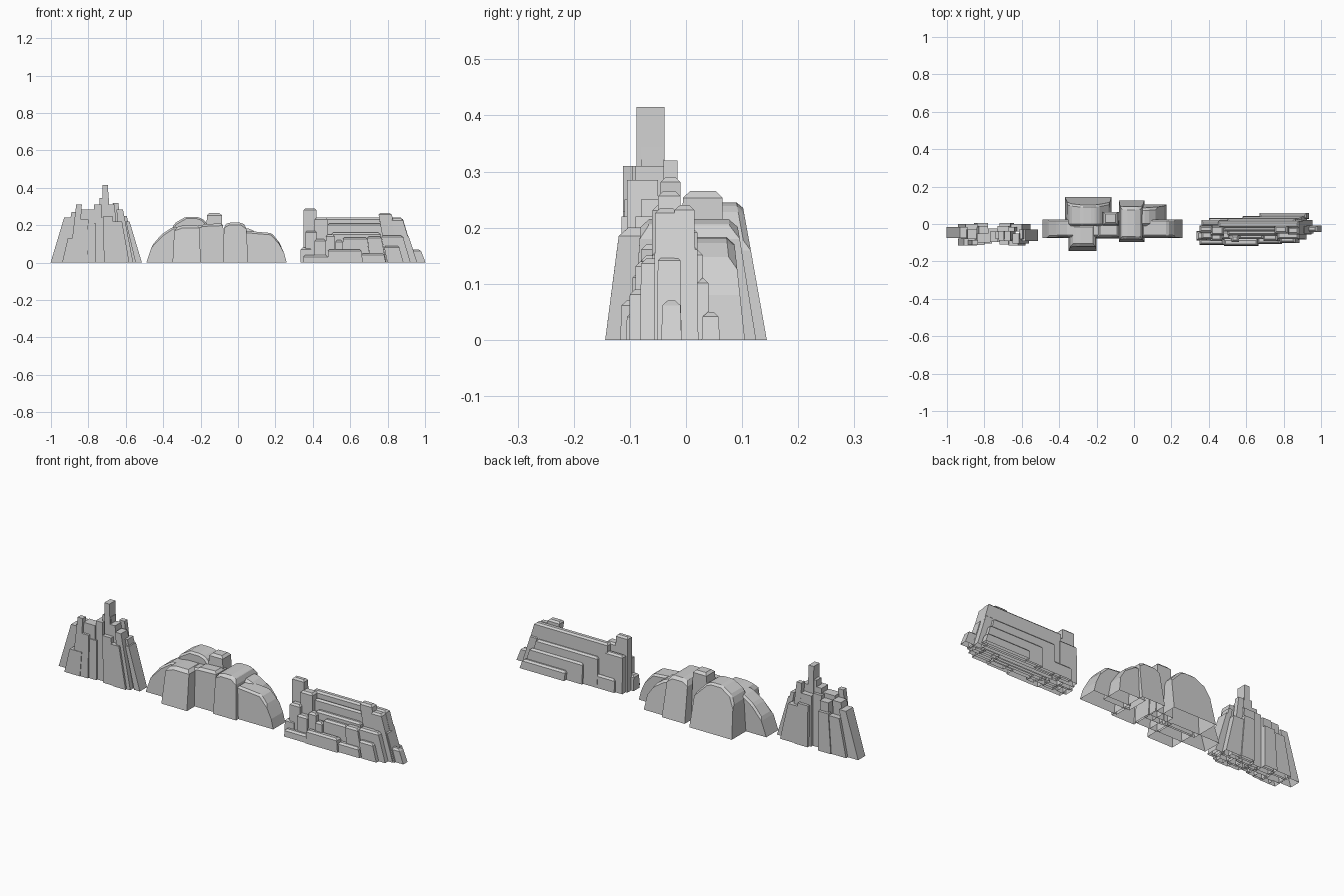
import bpy
import bmesh

# Remove only the default cube
default_cube = bpy.data.objects.get("Cube")
if default_cube:
    bpy.data.objects.remove(default_cube, do_unlink=True)

# Single stone colour
stone = bpy.data.materials.new("light_grey_stone")
stone.use_nodes = True
stone_colour = (0.63, 0.63, 0.63, 1)
stone.diffuse_color = stone_colour
for node in stone.node_tree.nodes:
    if node.type == 'BSDF_PRINCIPLED':
        node.inputs["Base Color"].default_value = stone_colour

UNIT = 0.01  # all part sizes below are in hundredths


def prism(name, outline, front, back, chamfer=0, front_flare=0, back_flare=0):
    """Extrude an x-z outline through y; ends may splay towards the open foot."""
    mesh = bpy.data.meshes.new(name)
    bm = bmesh.new()
    top = max(z for x, z in outline)
    rings = []
    for y, flare in ((front, -front_flare), (back, back_flare)):
        rings.append([bm.verts.new((x * UNIT, (y + flare * (top - z) / top) * UNIT, z * UNIT))
                      for x, z in outline])
    near, far = rings
    bm.faces.new(near)
    bm.faces.new(far[::-1])
    count = len(outline)
    for i in range(count):
        j = (i + 1) % count
        bm.faces.new((near[j], near[i], far[i], far[j]))
    bmesh.ops.recalc_face_normals(bm, faces=bm.faces)
    if chamfer:
        # Only the crown edges are worn down
        crown = [e for e in bm.edges if min(v.co.z for v in e.verts) > top * UNIT * 0.45]
        bmesh.ops.bevel(bm, geom=crown, offset=chamfer * UNIT, segments=1,
                        affect='EDGES', clamp_overlap=True)
    # The underside is left open
    underside = [f for f in bm.faces if max(v.co.z for v in f.verts) < UNIT * 0.01]
    bmesh.ops.delete(bm, geom=underside, context='FACES_ONLY')
    bm.to_mesh(mesh)
    bm.free()
    mesh.materials.append(stone)
    obj = bpy.data.objects.new(name, mesh)
    bpy.context.scene.collection.objects.link(obj)


def column(name, left, right, front, back, height, lean, chamfer=0, flare=0):
    """Upright block whose foot is pushed sideways by the lean rule."""
    foot_left = left + lean(left) * height
    foot_right = right + lean(right) * height
    outline = [(foot_left, 0), (foot_right, 0), (right, height), (left, height)]
    prism(name, outline, front, back, chamfer, flare, flare)


# Spire cluster: columns fan outwards, most strongly at the ends
def spire_lean(x):
    offset = (x + 75.5) / 17.5
    return 0.3 * offset * abs(offset)


spires = {
    "peak": [(-72.5, -69.5, -8.8, -3.8, 41.5), (-74, -69, -8, -4, 34.5)],
    "tall_spire": [(-86.5, -83.5, -11.2, -8.5, 31), (-67, -64, -4, -1.5, 32),
                   (-77, -73, -9.5, -4, 31), (-69.5, -66, -9, -4, 31)],
    "shoulder": [(-84, -77, -10, -5, 28.5), (-65, -61.5, -10.5, -5, 28.5),
                 (-83, -78, -5, -1, 26), (-78, -73, -6, -2.5, 28), (-73, -67, -5, -1, 27),
                 (-89, -84, -8, -3, 27), (-61.5, -59.5, -8, -3, 25)],
    "outer_spire": [(-93, -89, -7.5, -1.5, 24), (-60, -58, -9, -3, 22),
                    (-90, -84, -4, 0, 20), (-66, -60, -4, 0, 20)],
    "front_column": [(-91, -84, -11.5, -8, 13), (-84, -80, -11.2, -7, 23),
                     (-80, -76, -10.5, -7, 21), (-76, -72, -9.5, -7, 24),
                     (-72, -67, -11, -8, 25), (-67, -62, -11.5, -8, 22)],
    "back_column": [(-84, -78, -2, 0.5, 21), (-72, -66, -2, 0.5, 22)],
}
for part, blocks in spires.items():
    for number, block in enumerate(blocks):
        column(f"{part}_{number}", *block, spire_lean)

# Boulder cluster: arched side boulders
prism("left_arch_boulder",
      [(-49, 0), (-16, 0), (-16, 20), (-35, 19), (-41, 15), (-46, 9)],
      -6.8, 2.5, chamfer=1, front_flare=0.8)
prism("right_arch_boulder",
      [(4, 0), (26, 0), (24.7, 5), (22, 11), (18, 15.8), (4, 17)],
      -6.8, 2.5, chamfer=1, front_flare=0.8)
prism("rear_right_boulder",
      [(2, 0), (17.5, 0), (16, 8), (12.5, 14), (7, 18), (2, 18.5)],
      -1, 8.5, chamfer=1.3, back_flare=2)

# Boulder cluster: tall rear mass
prism("rear_boulder",
      [(-37, 0), (-12, 0), (-13, 17), (-19, 23.5), (-22, 24.5),
       (-28, 24.5), (-34, 21), (-36, 16)],
      -1, 10, chamfer=1, back_flare=4.4)
prism("summit_boulder", [(-18, 0), (-7.5, 0), (-8.7, 26.5), (-16.5, 26.5)],
      -0.5, 6.5, chamfer=1.2, front_flare=1)

# Boulder cluster: front blocks
prism("front_boulder", [(-35, 0), (-20, 0), (-20.5, 20), (-30, 20), (-34, 18.5)],
      -11.8, 0, chamfer=1.5, front_flare=2.6)
prism("middle_boulder", [(-21, 0), (-7, 0), (-8, 21), (-19.5, 20.5)],
      -7, 2, chamfer=1.2, front_flare=0.8)
prism("centre_boulder", [(-8, 0), (5.5, 0), (4.5, 19.5), (2, 21.5), (-5, 21.5), (-7.5, 20)],
      -8, 9, chamfer=1.4, front_flare=1.5, back_flare=3.5)


# Ledge cluster: only the right end splays
def ledge_lean(x):
    return 0.009 * max(0, x - 55)


ledges = {
    "main_wall": [(45, 88, -2, 1.5, 24)],
    "left_tower": [(35, 42, -4.5, -1, 29), (41, 48, -6, -1, 24), (36, 46, -1, 2, 20)],
    "right_tower": [(75, 82, -5, -1, 26.5), (82, 88, -5.5, -1.5, 23.5)],
    "upper_shelf": [(48, 78, -4, -2, 21), (50, 76, -6, -3, 16)],
    "left_rock": [(33.5, 39, -8.5, -4, 8), (36, 42, -8, -4, 17), (41, 47, -9, -5, 12.5),
                  (47, 51.5, -8, -4, 15), (52, 56, -9.5, -6, 12)],
    "front_rock": [(56, 69, -8, -5, 13.5), (69, 76.5, -9, -5, 14), (76.5, 88, -8, -4, 14.5)],
    "front_ledge": [(35, 48, -11, -8, 4), (48, 66, -11.5, -8, 7), (66, 78, -10.5, -7, 5),
                    (78, 86, -10, -7, 9)],
    "end_rock": [(88, 91, -5, -1, 15), (92, 97.6, -4.2, -1, 7), (86, 90, -1, 2, 17)],
    "rear_ledge": [(50, 86, 0, 3, 16), (58, 89, 2, 4, 11), (67, 92, 3, 5.8, 5),
                   (40, 60, 1, 3, 7)],
}
for part, blocks in ledges.items():
    for number, block in enumerate(blocks):
        column(f"{part}_{number}", *block, ledge_lean, chamfer=0.9, flare=0.2)
